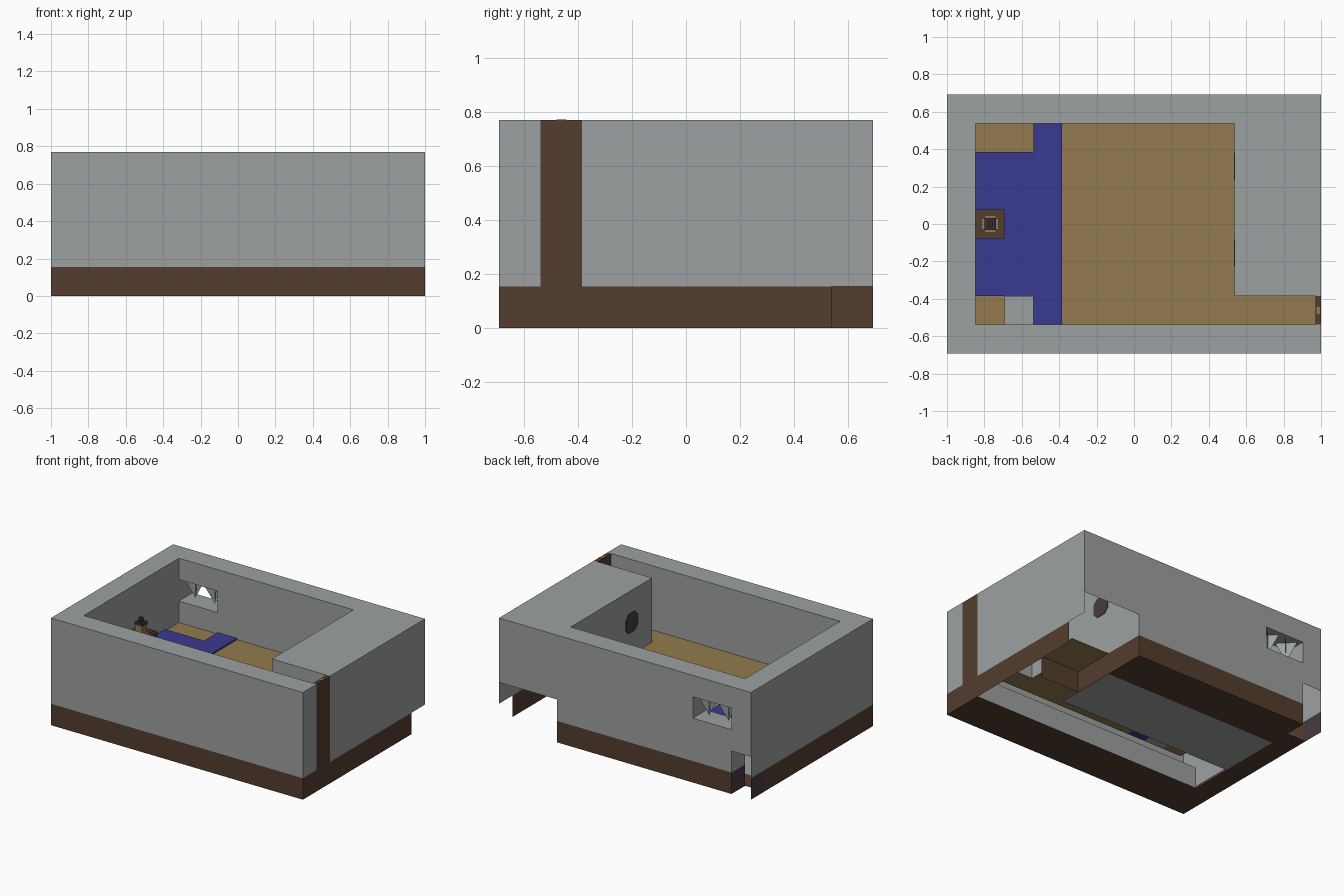
import bpy, bmesh
from mathutils import Vector

if "Cube" in bpy.data.objects:
    bpy.data.objects.remove(bpy.data.objects["Cube"])

U = 2 / 13  # one block; the model is 13 x 9 x 5 blocks


def P(i, m, n):
    return Vector(((i - 6.5) * U, (m - 4.5) * U, n * U))


def lin(c):
    c /= 255
    return c / 12.92 if c < 0.04045 else ((c + 0.055) / 1.055) ** 2.4


MATS = {}
for name, rgb in {"stone_grey": (157, 161, 161), "earth_brown": (84, 61, 47),
                  "sand_tan": (147, 123, 78), "carpet_blue": (58, 58, 144),
                  "dark_plum": (70, 58, 68), "iron_dark": (52, 47, 50)}.items():
    mat = bpy.data.materials.new(name)
    mat.diffuse_color = (*[lin(c) for c in rgb], 1)
    mat.use_nodes = True
    mat.node_tree.nodes["Principled BSDF"].inputs["Base Color"].default_value = mat.diffuse_color
    MATS[name[0]] = mat  # s, e / s clash is resolved below
    MATS[name] = mat
G, B, T, C, D, K = ("stone_grey", "earth_brown", "sand_tan", "carpet_blue", "dark_plum", "iron_dark")


def finish(name, bm, mats):
    me = bpy.data.meshes.new(name)
    bm.to_mesh(me)
    bm.free()
    for k in mats:
        me.materials.append(MATS[k])
    ob = bpy.data.objects.new(name, me)
    bpy.context.collection.objects.link(ob)
    return ob


def panels(name, *quads):
    """Flat panels: (colour, facing sign, low corner, high corner) in blocks."""
    bm = bmesh.new()
    mats = []
    for col, sign, lo, hi in quads:
        if col not in mats:
            mats.append(col)
        a = [k for k in range(3) if lo[k] == hi[k]][0]
        b, c = (a + 1) % 3, (a + 2) % 3
        vs = []
        for ub, uc in ((0, 0), (1, 0), (1, 1), (0, 1)):
            p = list(lo)
            p[b] = (lo, hi)[ub][b]
            p[c] = (lo, hi)[uc][c]
            vs.append(bm.verts.new(P(*p)))
        f = bm.faces.new(vs if sign > 0 else vs[::-1])
        f.material_index = mats.index(col)
    return finish(name, bm, mats)


def box(name, col, lo, hi):
    panels(name, *[(col, s, tuple((lo, hi)[s > 0][k] if k == a else lo[k] for k in range(3)),
                    tuple((lo, hi)[s > 0][k] if k == a else hi[k] for k in range(3)))
                   for a in range(3) for s in (-1, 1)])


# outer walls with the brown footing
panels("front_wall", (G, -1, (0, 0, 1), (13, 0, 5)), (B, -1, (0, 0, 0), (13, 0, 1)))
panels("left_wall", (G, -1, (0, 0, 1), (0, 9, 5)), (B, -1, (0, 0, 0), (0, 8, 1)),
       (D, -1, (0, 8, 0), (0, 9, 1)))
panels("right_wall", (G, 1, (13, 0, 1), (13, 1, 5)), (G, 1, (13, 2, 1), (13, 9, 5)),
       (B, 1, (13, 0, 0), (13, 8, 1)))
panels("back_wall", (G, 1, (0, 9, 4), (13, 9, 5)), (G, 1, (0, 9, 2), (1, 9, 4)),
       (G, 1, (1, 9, 2), (3, 9, 3)), (G, 1, (3, 9, 2), (13, 9, 4)),
       (G, 1, (1, 9, 1), (10, 9, 2)), (B, 1, (1, 9, 0), (10, 9, 1)))

# wall tops
panels("wall_tops", (G, 1, (0, 0, 5), (1, 9, 5)), (G, 1, (1, 0, 5), (13, 1, 5)),
       (G, 1, (1, 8, 5), (13, 9, 5)), (G, 1, (10, 2, 5), (13, 8, 5)))

# inner walls of the room and passage
panels("room_walls", (G, 1, (1, 1, 2), (1, 8, 5)), (G, 1, (1, 1, 2), (13, 1, 5)),
       (G, -1, (10, 2, 2), (10, 8, 5)), (G, -1, (10, 2, 2), (13, 2, 5)),
       (G, -1, (1, 8, 4), (10, 8, 5)), (G, -1, (3, 8, 2), (10, 8, 4)),
       (G, -1, (1, 8, 2), (3, 8, 3)))
panels("window_reveal", (G, 1, (1, 8, 3), (3, 9, 3)), (G, -1, (1, 8, 4), (3, 9, 4)),
       (G, 1, (1, 8, 3), (1, 9, 4)), (G, -1, (3, 8, 3), (3, 9, 4)))

# floors
panels("floor", (T, 1, (1, 1, 2), (10, 8, 2)), (T, 1, (10, 1, 2), (13, 2, 2)))
box("carpet_strip", C, (3, 1, 2), (4, 8, 2.07))
box("carpet_main", C, (1, 2, 2), (3, 7, 2.07))
box("stone_block", G, (2, 1, 2), (3, 2, 3))

# open corner niche and hollow chamber at the back
panels("corner_niche", (D, -1, (1, 8, 0), (1, 9, 1)), (G, -1, (1, 8, 1), (1, 9, 2)))
panels("back_chamber", (B, 1, (10, 5, 0), (10, 9, 1)), (G, 1, (10, 5, 1), (10, 9, 2)),
       (G, 1, (10, 8, 2), (10, 9, 5)), (B, 1, (10, 5, 0), (12, 5, 1)),
       (T, 1, (10, 5, 1), (12, 7, 1)))

# underside with its trench
panels("underside", (B, -1, (0, 0, 0), (13, 2, 0)), (B, -1, (1, 7, 0), (10, 9, 0)),
       (B, -1, (0, 2, 0), (1, 8, 0)), (G, -1, (1, 4, 0), (10, 7, 0)),
       (G, 1, (1, 2, 0), (13, 2, 1)))

# door at the end of the passage
box("door", B, (12.81, 1, 1), (13, 2, 5))
box("door_top_inlay", T, (12.84, 1.38, 5), (12.97, 1.62, 5.01))

# dark eight-sided plates on the right inner wall
for m in (3.5, 6.5):
    bm = bmesh.new()
    h, q = 0.46, 0.24
    ring = [(-h, -q), (-q, -h), (q, -h), (h, -q), (h, q), (q, h), (-q, h), (-h, q)]
    f = bm.faces.new([bm.verts.new(P(9.98, m + y, 3.5 + z)) for y, z in ring])
    ext = bmesh.ops.extrude_face_region(bm, geom=[f])["geom"]
    bmesh.ops.translate(bm, vec=(0.04 * U, 0, 0),
                        verts=[g for g in ext if isinstance(g, bmesh.types.BMVert)])
    bmesh.ops.recalc_face_normals(bm, faces=bm.faces)
    finish("wall_plate", bm, [D])

# hanging spikes in the window: crossed tapering blades
for i in (1.5, 2.5):
    bm = bmesh.new()
    for s in (1, -1):
        bm.faces.new([bm.verts.new(P(i - 0.33, 8.5 - 0.33 * s, 4)),
                      bm.verts.new(P(i, 8.5, 3.1)),
                      bm.verts.new(P(i + 0.33, 8.5 + 0.33 * s, 4))])
    finish("window_spike", bm, [G])

# lantern on a timber block
box("timber_block", B, (1, 4, 2), (2, 5, 3))
box("block_top_inlay", T, (1.22, 4.22, 3), (1.78, 4.78, 3.02))
for n, k in enumerate(((1.22, 4.22), (1.78, 4.22), (1.22, 4.78), (1.78, 4.78))):
    box("block_corner", B, (k[0] - 0.1, k[1] - 0.1, 3), (k[0] + 0.1, k[1] + 0.1, 3.03))
box("lantern_body", T, (1.32, 4.32, 3.02), (1.68, 4.68, 3.4))
box("lantern_cap", K, (1.3, 4.3, 3.4), (1.7, 4.7, 3.52))
box("lantern_knob", K, (1.42, 4.42, 3.52), (1.58, 4.58, 3.72))
